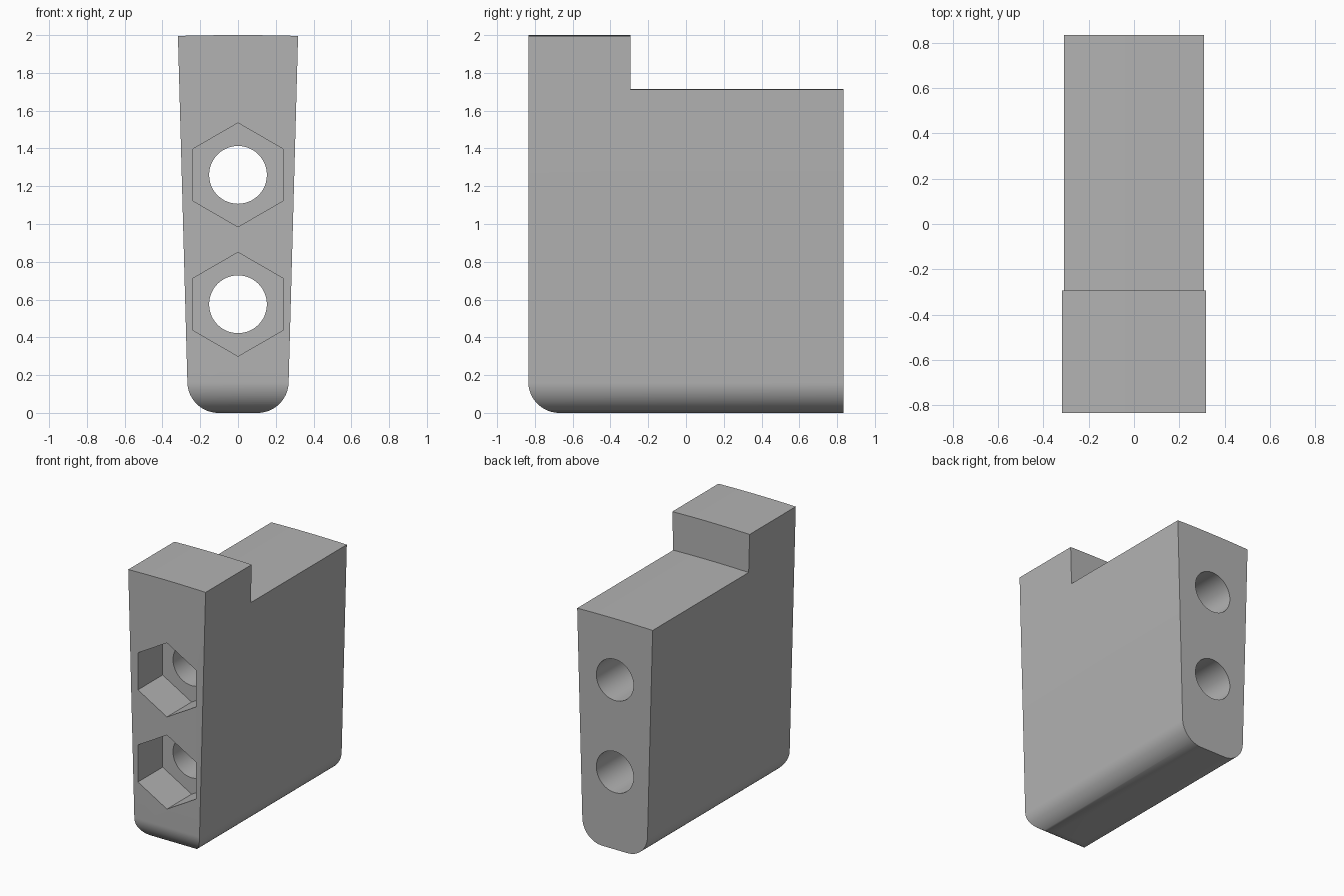
import bpy
import bmesh
from math import sin, cos, pi, atan

cube = bpy.data.objects.get("Cube")
if cube:
    bpy.data.objects.remove(cube, do_unlink=True)

FRONT, BACK, STEP = -0.835, 0.835, -0.293
R = 0.165            # bottom edge rounding
SLOPE = 0.0275       # outward lean of the side walls
CROWN = 11.4         # radius of the slightly arched tops
SEG = 20

grey = bpy.data.materials.new("plain_grey")
grey.use_nodes = True
grey.diffuse_color = (0.45, 0.45, 0.45, 1)
grey.node_tree.nodes["Principled BSDF"].inputs["Base Color"].default_value = (0.45, 0.45, 0.45, 1)


def prism(name, profile, axis, lo, hi):
    """Extrude a 2D profile (u, z) along the x or y axis."""
    bm = bmesh.new()
    place = (lambda u, z, d: (d, u, z)) if axis == "x" else (lambda u, z, d: (u, d, z))
    face = bm.faces.new([bm.verts.new(place(u, z, lo)) for u, z in profile])
    new = bmesh.ops.extrude_face_region(bm, geom=[face])["geom"]
    for v in new:
        if isinstance(v, bmesh.types.BMVert):
            v.co["xyz".index(axis)] = hi
    bmesh.ops.recalc_face_normals(bm, faces=bm.faces)
    mesh = bpy.data.meshes.new(name)
    bm.to_mesh(mesh)
    bm.free()
    mesh.materials.append(grey)
    obj = bpy.data.objects.new(name, mesh)
    bpy.context.collection.objects.link(obj)
    return obj


def ring(radius, z, count, start=0.0):
    return [(radius * cos(start + 2 * pi * i / count), z + radius * sin(start + 2 * pi * i / count))
            for i in range(count)]


def crown(z, half, count=16):
    """Shallow arch running from +half to -half."""
    xs = [half * (1 - 2 * i / count) for i in range(count + 1)]
    return [(x, z - x * x / (2 * CROWN)) for x in xs]


def combine(target, tool, operation):
    mod = target.modifiers.new(operation.lower(), "BOOLEAN")
    mod.operation, mod.solver, mod.object = operation, "EXACT", tool
    bpy.context.view_layer.objects.active = target
    bpy.ops.object.modifier_apply(modifier=mod.name)
    bpy.data.objects.remove(tool, do_unlink=True)


# Wedge section with rounded lower corners and arched top
lean = atan(SLOPE)
arc = [-pi / 2 + (pi / 2 - lean) * i / SEG for i in range(SEG + 1)]
right = [(0.103 + R * cos(a), R + R * sin(a)) for a in arc]
left = [(-x, z) for x, z in reversed(right)]
body = prism("block_body", right + crown(2, 0.318) + left, "y", FRONT, BACK)

# Side outline with the rounded lower front edge
nose = [(FRONT + R - R * sin(pi / 2 * i / SEG), R - R * cos(pi / 2 * i / SEG)) for i in range(SEG + 1)]
outline = nose + [(FRONT, 2.2), (BACK + 0.1, 2.2), (BACK + 0.1, 0)]
combine(body, prism("side_outline", outline, "x", -0.6, 0.6), "INTERSECT")

# Step down behind the raised front
step = crown(1.715, 0.5) + [(-0.5, 2.2), (0.5, 2.2)]
combine(body, prism("step_cutter", step, "y", STEP, BACK + 0.2), "DIFFERENCE")

# Two bolt holes with hexagonal nut pockets at the front
for z in (0.575, 1.26):
    combine(body, prism("hole_cutter", ring(0.153, z, 48), "y", -1.2, 1.2), "DIFFERENCE")
    combine(body, prism("pocket_cutter", ring(0.275, z, 6, pi / 2), "y", -1.2, FRONT + 0.29), "DIFFERENCE")

bpy.ops.object.select_all(action="DESELECT")
body.select_set(True)
bpy.context.view_layer.objects.active = body
bpy.ops.object.shade_smooth_by_angle(angle=pi / 6)
